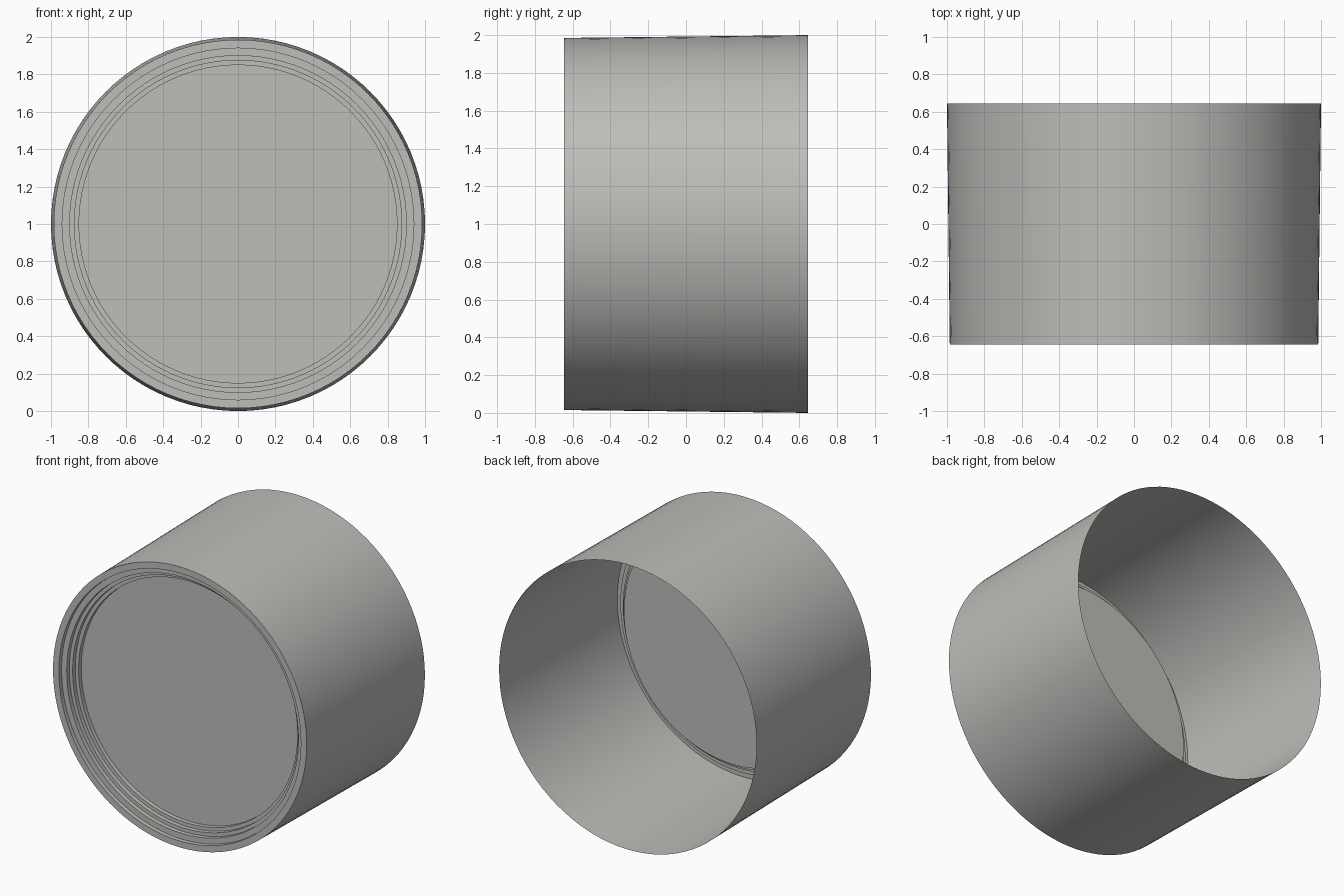
import bpy
import math

FRONT, BACK = -0.645, 0.645
SIDES = 96

default = bpy.data.objects.get("Cube")
if default:
    bpy.data.objects.remove(default, do_unlink=True)

grey = bpy.data.materials.new("warm_grey")
grey.use_nodes = True
colour = (0.52, 0.51, 0.49, 1)
grey.diffuse_color = colour
grey.node_tree.nodes["Principled BSDF"].inputs["Base Color"].default_value = colour


def lathe(name, profile, cap=False):
    """Turn (radius, y) points about the front-to-back axis at z = 1."""
    verts = [(r * math.cos(2 * math.pi * i / SIDES), y,
              1 + r * math.sin(2 * math.pi * i / SIDES))
             for r, y in profile for i in range(SIDES)]
    faces = []
    for k in range(len(profile) - 1):
        a, b = k * SIDES, (k + 1) * SIDES
        for i in range(SIDES):
            j = (i + 1) % SIDES
            faces.append((a + i, a + j, b + j, b + i))
    if cap:
        faces.append(tuple(range(len(verts) - SIDES, len(verts))))
    mesh = bpy.data.meshes.new(name)
    mesh.from_pydata(verts, [], faces)
    mesh.materials.append(grey)
    obj = bpy.data.objects.new(name, mesh)
    bpy.context.collection.objects.link(obj)
    bpy.ops.object.select_all(action="DESELECT")
    obj.select_set(True)
    bpy.context.view_layer.objects.active = obj
    bpy.ops.object.shade_smooth_by_angle(angle=math.radians(30))
    return obj


# Tapered open sleeve, wider at the back
lathe("outer_sleeve", [(1.0, BACK), (0.985, FRONT)])

# Flat lip, then stepped rings down to the recessed disc
rings = [(0.985, FRONT), (0.94, FRONT)]
depth = FRONT
for radius in (0.90, 0.875, 0.85, 0.82):
    depth += 0.03
    rings += [(rings[-1][0], depth), (radius, depth)]
lathe("stepped_front", rings, cap=True)
